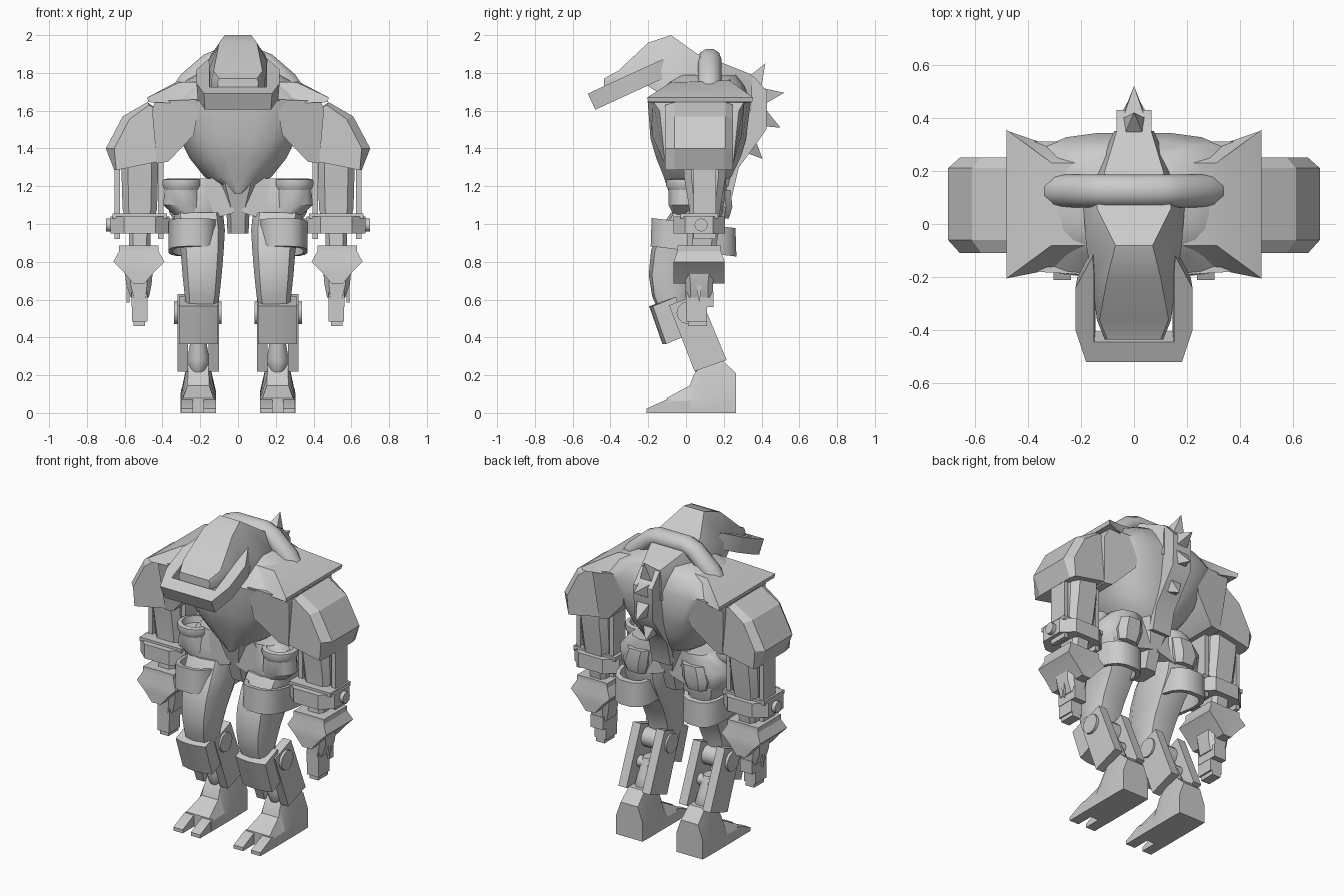
import bpy, bmesh, math
from mathutils import Vector

grey = bpy.data.materials.new("light_grey")
grey.diffuse_color = (0.6, 0.6, 0.6, 1)


def build(name, verts, faces, mirror=False, angle=35):
    """Mesh object with angle based smooth shading and optional x mirror."""
    me = bpy.data.meshes.new(name)
    me.from_pydata([tuple(v) for v in verts], [], faces)
    bm = bmesh.new()
    bm.from_mesh(me)
    bmesh.ops.recalc_face_normals(bm, faces=bm.faces)
    for f in bm.faces:
        f.smooth = True
    for e in bm.edges:
        e.smooth = e.calc_face_angle(0) < math.radians(angle)
    bm.to_mesh(me)
    bm.free()
    me.materials.append(grey)
    ob = bpy.data.objects.new(name, me)
    bpy.context.collection.objects.link(ob)
    if mirror:
        ob.modifiers.new("mirror", 'MIRROR').use_axis = (True, False, False)
    return ob


def loft(name, rings, closed=False, mirror=False, angle=35):
    """Skin a list of equal rings; cap the ends or close into a loop."""
    n, m = len(rings[0]), len(rings)
    faces = []
    for i in range(m if closed else m - 1):
        a, b = i * n, ((i + 1) % m) * n
        faces += [(a + k, a + (k + 1) % n, b + (k + 1) % n, b + k) for k in range(n)]
    if not closed:
        faces += [tuple(range(n)), tuple(range((m - 1) * n, m * n))]
    build(name, [p for r in rings for p in r], faces, mirror, angle)


def prism(name, prof, axis, lo, hi, mirror=False):
    """Extrude a 2D profile along x (y,z), y (x,z) or z (x,y)."""
    put = {'x': lambda p, t: (t, p[0], p[1]), 'y': lambda p, t: (p[0], t, p[1]),
           'z': lambda p, t: (p[0], p[1], t)}[axis]
    loft(name, [[put(p, lo) for p in prof], [put(p, hi) for p in prof]], mirror=mirror)


def box(name, x0, x1, y0, y1, z0, z1, mirror=True):
    prism(name, [(x0, y0), (x1, y0), (x1, y1), (x0, y1)], 'z', z0, z1, mirror)


def oval(cx, cy, z, rx, ry, n=8, power=1.0, tilt=0.0):
    """Horizontal ring, squarer for power < 1, sloped along y by tilt."""
    pts = []
    for k in range(n):
        a = 2 * math.pi * (k + 0.5) / n
        c, s = math.cos(a), math.sin(a)
        y = ry * math.copysign(abs(s) ** power, s)
        pts.append((cx + rx * math.copysign(abs(c) ** power, c), cy + y, z + tilt * y))
    return pts


def tower(name, sections, n=8, power=1.0, mirror=True, angle=35):
    """Stack of ovals given as (cx, cy, z, rx, ry)."""
    loft(name, [oval(*s, n, power) for s in sections], mirror=mirror, angle=angle)


def disc(name, x0, x1, y, z, r, n=12):
    prism(name, [(y + r * math.cos(2 * math.pi * k / n), z + r * math.sin(2 * math.pi * k / n))
                 for k in range(n)], 'x', x0, x1, True)


# Torso, squarer towards the shoulders
body = [(1.16, .03, -.09, .12, 1), (1.25, .18, -.12, .25, .9), (1.35, .26, -.16, .29, .8),
        (1.45, .31, -.19, .32, .7), (1.65, .41, -.205, .345, .6), (1.73, .33, -.12, .31, .6),
        (1.79, .22, -.06, .27, .7)]
loft("torso", [oval(0, (f + b) / 2, z, hx, (b - f) / 2, 20, p) for z, hx, f, b, p in body], angle=45)

# Head hood: rings across the body from snout to nape
hood = [(-.435, .10, 1.77, .11, 1.75, .10, 1.71), (-.36, .13, 1.81, .14, 1.77, .14, 1.72),
        (-.20, .10, 1.96, .16, 1.80, .16, 1.73), (-.08, .07, 2.0, .18, 1.82, .18, 1.65),
        (.06, .14, 1.90, .19, 1.79, .19, 1.6), (.20, .11, 1.85, .14, 1.76, .13, 1.6),
        (.35, .065, 1.79, .075, 1.72, .07, 1.6)]
loft("head_hood", [[(-a, y, za), (a, y, za), (b, y, zb), (c, y, zc), (-c, y, zc), (-b, y, zb)]
                   for y, a, za, b, zb, c, zc in hood], angle=32)

# Jaw: sloping U shaped bar
half = [(.155, -.12), (.22, -.24), (.22, -.40), (.18, -.52)]
inner = [(.15, -.445), (.15, -.20)]
u = half + [(-x, y) for x, y in half[::-1]] + [(-x, y) for x, y in inner[::-1]] + inner
slope = lambda y: 1.69 + (y + .52) * .46
loft("jaw", [[(x, y, slope(y)) for x, y in u],
             [(x * .97, y + .04, slope(y) - .085) for x, y in u]])

# Spine ridge and spikes
ridge = [(.2, 1.83), (.25, 1.83), (.36, 1.78), (.43, 1.70), (.425, 1.5), (.34, 1.38),
         (.28, 1.3), (.245, 1.15), (.17, 1.17), (.2, 1.5)]
prism("spine_ridge", ridge, 'x', -.065, .065)
for y, z, ty, tz in [(.37, 1.765, .42, 1.85), (.425, 1.68, .52, 1.695),
                     (.425, 1.55, .50, 1.51), (.35, 1.40, .405, 1.345)]:
    base, tip = Vector((0, y, z)), Vector((0, ty, tz))
    d = (tip - base).normalized()
    side, up = Vector((.042, 0, 0)), d.cross(Vector((1, 0, 0))) * .045
    base -= d * .02
    build("back_spike", [base + side + up, base - side + up, base - side - up, base + side - up, tip],
          [(0, 1, 2, 3), (0, 1, 4), (1, 2, 4), (2, 3, 4), (3, 0, 4)])

# Arched tube behind the head
path = [(-.295, 1.71), (-.265, 1.755), (-.15, 1.855), (-.10, 1.875), (.10, 1.875), (.15, 1.855), (.265, 1.755), (.295, 1.71)]
rings = []
for i, (x, z) in enumerate(path):
    p, q = path[max(i - 1, 0)], path[min(i + 1, len(path) - 1)]
    t = Vector((q[0] - p[0], 0, q[1] - p[1])).normalized()
    nrm = Vector((-t.z, 0, t.x))
    rings.append([Vector((x, .125, z)) + nrm * (.055 * math.sin(a)) + Vector((0, .062 * math.cos(a), 0))
                  for a in [2 * math.pi * k / 10 for k in range(10)]])
loft("neck_tube", rings, angle=50)

# Shoulder pads with sloping front and back, and the plates below them
loft("shoulder_pad", [[(.15, -.08, 1.755), (.15, .23, 1.775), (.20, .33, 1.64), (.20, -.17, 1.64)],
                      [(.31, -.08, 1.75), (.31, .23, 1.76), (.33, .30, 1.64), (.33, -.175, 1.64)],
                      [(.48, -.205, 1.67), (.48, .355, 1.67), (.475, .35, 1.645), (.475, -.20, 1.645)]],
     mirror=True, angle=40)
plate = [(.2, 1.66, -.19, .31), (.44, 1.65, -.175, .31), (.455, 1.6, -.14, .28), (.43, 1.32, -.11, .25),
         (.37, 1.33, -.12, .25), (.235, 1.47, -.18, .295)]
loft("side_plate", [[(p[0], p[j], p[1]) for p in plate] for j in (2, 3)], mirror=True)
wide = [(.42, 1.60), (.47, 1.63), (.575, 1.555), (.655, 1.40), (.645, 1.285), (.42, 1.33)]
full = [(.42, 1.60), (.48, 1.645), (.61, 1.57), (.70, 1.40), (.655, 1.285), (.42, 1.33)]
loft("upper_arm", [[(x, y, z) for x, z in p] for p, y in
                   ((wide, -.11), (full, -.06), (full, .21), (wide, .25))], mirror=True, angle=25)

# Forearm, struts and cuff
tower("forearm", [(.52, .10, 1.36, .10, .12), (.52, .10, 1.25, .10, .115), (.52, .10, 1.08, .095, .085),
                  (.52, .09, .95, .06, .085), (.52, .08, .86, .058, .08)], 8, .5)
for x in (.395, .625):
    box("arm_strut", x, x + .028, .04, .16, .92, 1.33)
tower("elbow_cuff", [(.52, .07, .95, .165, .145), (.52, .07, 1.04, .165, .145)], 8, .7)
box("cuff_rim", .375, .665, -.03, .17, 1.03, 1.055)
disc("cuff_bolt", .345, .70, .08, .995, .035)

# Hand: flared guard with a wedge underside, then stepped claw
guard = [(.885, .105, .115), (.855, .105, .115), (.80, .135, .135), (.745, .08, .135), (.685, .03, .135)]
loft("hand_guard", [[(.525 - a, .07 - b, z), (.525, .07 - b * .97, z), (.525 + a, .07 - b, z),
                     (.525 + a, .07 + b, z), (.525, .07 + b * .97, z), (.525 - a, .07 + b, z)]
                    for z, a, b in guard], mirror=True, angle=25)
tower("wrist", [(.525, .07, .78, .08, .09), (.525, .07, .68, .07, .075), (.52, .07, .61, .05, .075)], 8, .5)
box("hand", .478, .563, .0, .145, .56, .64)
box("finger", .48, .56, .0, .11, .485, .58)
box("finger_tip", .492, .552, .01, .11, .46, .49)
prism("thumb_claw", [(.05, .74), (.09, .74), (.08, .64), (.07, .585), (.06, .64)], 'x', .575, .59, True)

# Pelvis and hips
loft("pelvis", [oval(0, .07, .95, .058, .08, 8, .5), oval(0, .07, 1.10, .065, .13, 8, .5),
                oval(0, .07, 1.24, .12, .17, 8, .5)])
tower("hip_joint", [(.20, .06, .98, .12, .11), (.22, .07, 1.06, .15, .14), (.21, .08, 1.14, .165, .14),
                    (.17, .08, 1.24, .11, .13)], 10, .8, angle=50)
prism("hip_link", [(.02, 1.06), (.16, 1.02), (.24, 1.10), (.14, 1.25), (.02, 1.25)], 'y', -.05, .19, True)
tower("hip_block", [(.21, .17, 1.03, .07, .06), (.21, .17, 1.09, .09, .08), (.19, .17, 1.18, .08, .07)], 8, .7)
tower("cup_body", [(.24, .02, 1.03, .08, .08), (.295, 0, 1.10, .105, .095), (.295, 0, 1.20, .095, .095)], 12)
cup = lambda r, z: oval(.295, 0, z, r, r, 16)
loft("cup_rim", [cup(.095, 1.18), cup(.108, 1.205), cup(.105, 1.235), cup(.08, 1.24), cup(.07, 1.19)],
     closed=True, mirror=True)

# Thighs with belts
tower("thigh", [(.21, .06, 1.06, .135, .14), (.20, .03, .97, .135, .17), (.19, -.02, .86, .118, .165),
                (.19, -.065, .73, .107, .132), (.19, -.08, .62, .095, .10), (.20, -.06, .50, .08, .07)],
      10, .65, angle=40)
belt = lambda rx, ry, z: oval(.237, .04, z, rx, ry, 16, .7, -.12)
loft("thigh_belt", [belt(.132, .23, .855), belt(.132, .225, 1.005), belt(.11, .195, 1.005), belt(.11, .195, .855)],
     closed=True, mirror=True, angle=40)
box("belt_buckle", .13, .17, -.13, -.03, .80, .87)

# Knees and shins: slanted bowed front pad, two side plates, axle
pad = [(-.175, .565), (-.05, .615), (-.02, .40), (-.105, .365)]
loft("knee_pad", [[(x, y - (d if i in (0, 3) else 0), z) for i, (y, z) in enumerate(pad)]
                  for x, d in ((.105, 0), (.155, .015), (.21, .02), (.26, .015), (.312, 0))], mirror=True)
for x in (.10, .265):
    prism("shin_plate", [(-.09, .57), (.07, .63), (.215, .28), (.045, .22)], 'x', x, x + .056, True)
disc("knee_axle", .088, .338, .01, .53, .06)
disc("shin_rod", .12, .30, .08, .40, .035)

# Ankles and split toed feet
tower("ankle", [(.21, .10, .185, .015, .02), (.21, .10, .22, .045, .055), (.21, .10, .28, .062, .07),
                (.21, .09, .34, .05, .06), (.21, .06, .44, .035, .045)], 12, angle=60)
loft("foot", [[(.21 - w, y, 0), (.21 + w, y, 0), (.21 + w, y, zm), (.21 + t, y, zt), (.21 - t, y, zt), (.21 - w, y, zm)]
              for y, w, zm, t, zt in [(-.10, .094, .06, .08, .08), (.02, .094, .065, .058, .145),
                                      (.04, .094, .07, .055, .20), (.10, .094, .08, .055, .28),
                                      (.19, .094, .10, .055, .28), (.265, .092, .12, .06, .21)]],
     mirror=True, angle=20)
for x0, x1 in ((.117, .182), (.238, .303)):
    prism("toe", [(-.21, 0), (-.21, .022), (-.10, .072), (-.08, .072), (-.08, 0)], 'x', x0, x1, True)
